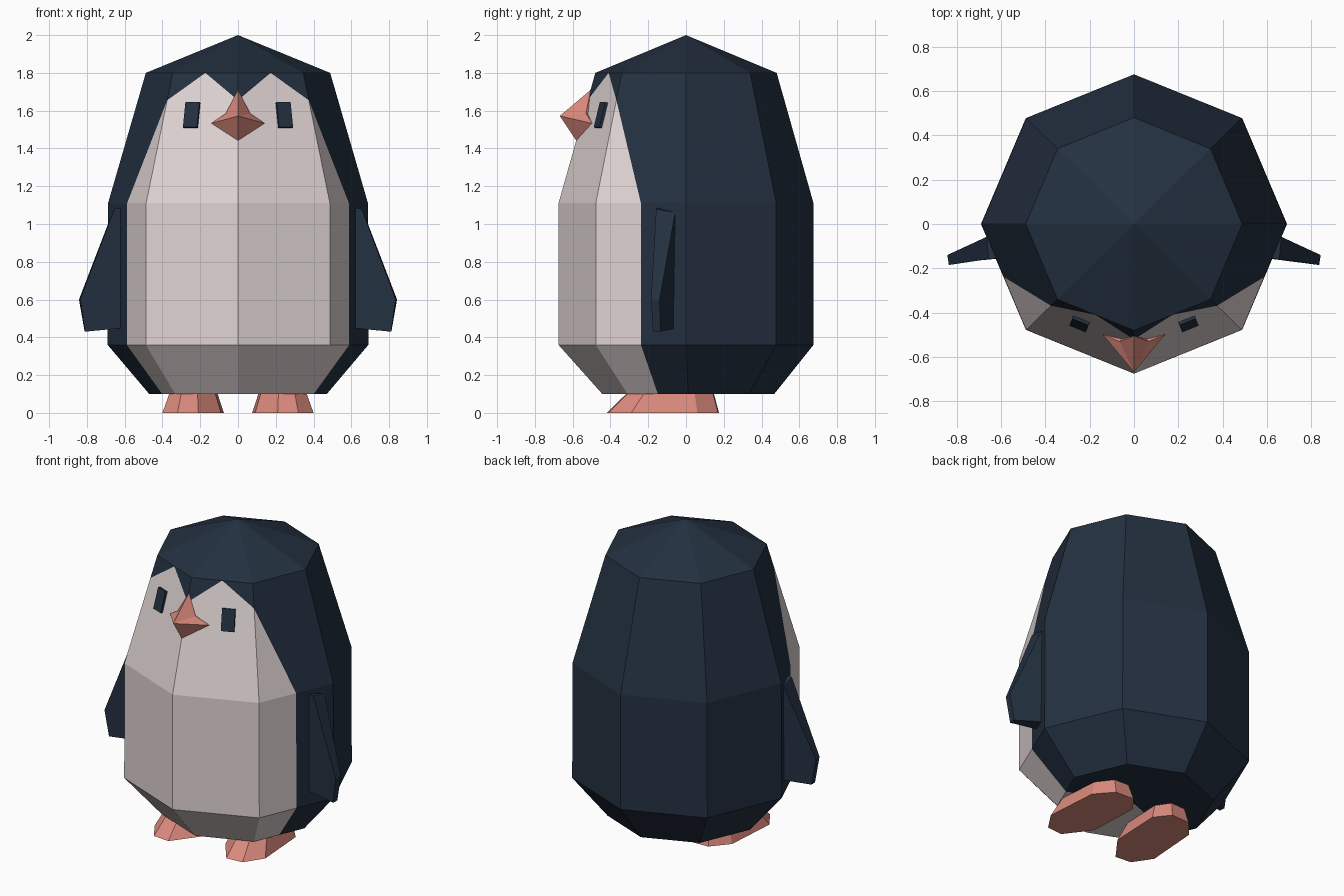
import bpy, bmesh, math
from mathutils import Vector, Matrix

if "Cube" in bpy.data.objects:
    bpy.data.objects.remove(bpy.data.objects["Cube"])


def material(name, rgb):
    m = bpy.data.materials.new(name)
    m.diffuse_color = (*rgb, 1)
    m.use_nodes = True
    m.node_tree.nodes["Principled BSDF"].inputs["Base Color"].default_value = m.diffuse_color
    return m


NAVY = material("dark navy", (0.017, 0.030, 0.052))
WHITE = material("warm white", (0.75, 0.66, 0.66))
CORAL = material("coral", (0.71, 0.255, 0.205))


def finish(bm, name, mats, dissolve=False):
    bmesh.ops.remove_doubles(bm, verts=bm.verts[:], dist=1e-4)
    if dissolve:
        bmesh.ops.dissolve_limit(bm, angle_limit=0.01, verts=bm.verts[:],
                                 edges=bm.edges[:], delimit={'MATERIAL'})
    bmesh.ops.recalc_face_normals(bm, faces=bm.faces[:])
    me = bpy.data.meshes.new(name)
    bm.to_mesh(me)
    bm.free()
    for m in mats:
        me.materials.append(m)
    ob = bpy.data.objects.new(name, me)
    bpy.context.scene.collection.objects.link(ob)
    return ob


def face(bm, pts, mat=0):
    f = bm.faces.new([bm.verts.new(p) for p in pts])
    f.material_index = mat


def loft(name, lower, upper, mat, s):
    """Closed solid between two matching outlines, mirrored in x by s."""
    bm = bmesh.new()
    lo = [Vector((s * x, y, z)) for x, y, z in lower]
    up = [Vector((s * x, y, z)) for x, y, z in upper]
    face(bm, lo)
    face(bm, up)
    n = len(lo)
    for i in range(n):
        j = (i + 1) % n
        face(bm, (lo[i], lo[j], up[j], up[i]))
    return finish(bm, name, [mat])


# Body: eight-sided lathe, rings are (z, x radius, y radius, y shift).
# Each side is halved so that the white front can end halfway across a side.
t = (1.655 - 1.11) / 0.69
RINGS = [(0.10, 0.47, 0.455, 0.012), (0.36, 0.69, 0.675, 0), (1.11, 0.688, 0.675, 0),
         (1.655, 0.688 - 0.2 * t, 0.675 - 0.195 * t, 0), (1.80, 0.488, 0.48, 0)]
SPLIT = {(2, 2): "bd", (3, 1): "bd", (3, 0): "ac"}   # cells cut along a diagonal


def ring_point(i, k, s):
    if k % 2:
        return (ring_point(i, k - 1, s) + ring_point(i, k + 1, s)) / 2
    z, rx, ry, oy = RINGS[i]
    a = math.radians(22.5 * k)
    return Vector((s * rx * math.sin(a), oy - ry * math.cos(a), z))


bm = bmesh.new()
for s in (1, -1):
    for k in range(8):
        for i in range(4):
            a, b = ring_point(i, k, s), ring_point(i, k + 1, s)
            d, c = ring_point(i + 1, k, s), ring_point(i + 1, k + 1, s)
            cut = SPLIT.get((i, k))
            if cut == "bd":
                face(bm, (a, b, d), 1)
                face(bm, (b, c, d), 0)
            elif cut == "ac":
                face(bm, (a, b, c), 1)
                face(bm, (a, c, d), 0)
            else:
                face(bm, (a, b, c, d), int(k < (3, 3, 2, 0)[i]))
        face(bm, (ring_point(4, k, s), ring_point(4, k + 1, s), (0, 0, 2)), 0)
        face(bm, (ring_point(0, k, s), ring_point(0, k + 1, s), (0, 0, 0.10)), int(k < 3))
finish(bm, "body", [NAVY, WHITE], dissolve=True)

# Beak: faceted star with a forward tip
top, tip, low = (0, -0.505, 1.71), (0, -0.668, 1.572), (0, -0.58, 1.44)
back = (0, -0.45, 1.56)
bm = bmesh.new()
for s in (1, -1):
    mid, side = (s * 0.065, -0.53, 1.585), (s * 0.142, -0.497, 1.533)
    for tri in ((top, mid, tip), (mid, side, tip), (side, low, tip),
                (top, back, mid), (mid, back, side), (side, back, low)):
        face(bm, tri)
finish(bm, "beak", [CORAL])

for s, tag in ((1, "right"), (-1, "left")):
    # Eye: thin plate lying on the sloping front side
    p = [ring_point(2, 0, s), ring_point(2, 2, s), ring_point(4, 0, s), ring_point(4, 2, s)]
    across = (p[1] - p[0]).normalized()
    normal = across.cross(p[2] - p[0]).normalized()
    if normal.y > 0:
        normal = -normal
    up = normal.cross(across)
    spot = Vector((s * 0.243, 0, 1.575))
    spot.y = p[0].y - (normal.x * (spot.x - p[0].x) + normal.z * (spot.z - p[0].z)) / normal.y
    turn = Matrix((across, up, normal)).transposed().to_4x4()
    bm = bmesh.new()
    bmesh.ops.create_cube(bm, size=1, matrix=Matrix.Translation(spot + normal * 0.005) @ turn
                          @ Matrix.Diagonal((0.08, 0.137, 0.018, 1)))
    finish(bm, tag + "_eye", [NAVY])

    # Flipper: tapering slab, thick at the body and thin outside
    loft(tag + "_flipper",
         [(0.60, -0.155, 1.09), (0.655, -0.158, 1.08), (0.835, -0.185, 0.60),
          (0.81, -0.175, 0.43), (0.60, -0.155, 0.45)],
         [(0.60, -0.055, 1.08), (0.665, -0.058, 1.06), (0.842, -0.14, 0.60),
          (0.812, -0.135, 0.43), (0.60, -0.04, 0.45)], NAVY, s)

    # Foot: eight-sided wedge narrowing upward
    sole = [(0.21, -0.42), (0.32, -0.41), (0.40, -0.29), (0.375, 0.06),
            (0.28, 0.17), (0.15, 0.175), (0.075, 0.08), (0.09, -0.26)]
    loft(tag + "_foot", [(x, y, 0) for x, y in sole],
         [(0.23 + (x - 0.23) * 0.78, -0.06 + (y + 0.06) * (0.7 if y < 0 else 0.88), 0.105)
          for x, y in sole], CORAL, s)
